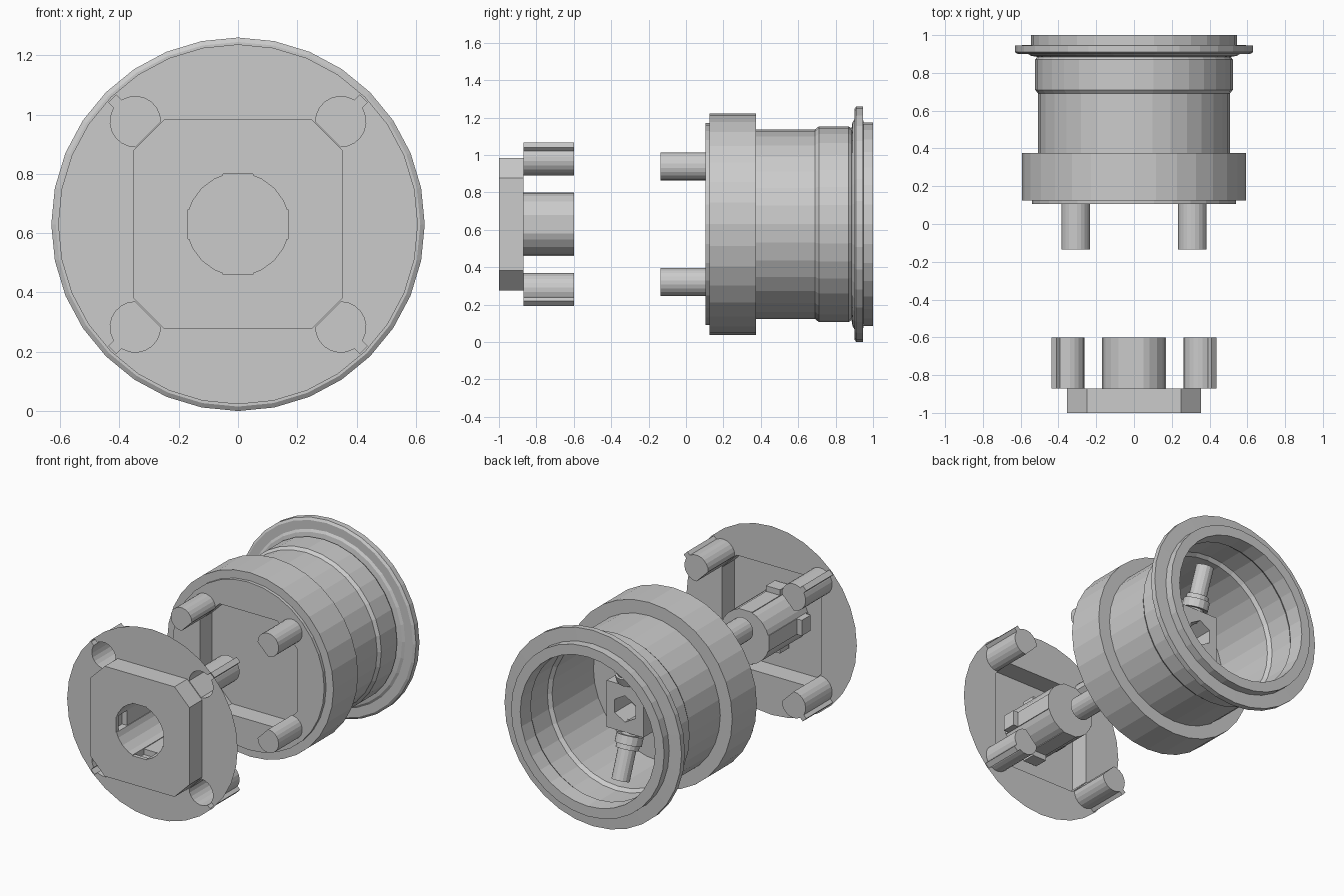
import bpy, bmesh
from math import cos, sin, pi, radians, hypot
from mathutils import Vector, Matrix

if "Cube" in bpy.data.objects:
    bpy.data.objects.remove(bpy.data.objects["Cube"], do_unlink=True)

CZ = 0.63     # height of the main axis
SIDES = 32

grey = bpy.data.materials.new("plain_grey")
grey.use_nodes = True
grey.diffuse_color = (0.6, 0.6, 0.6, 1)
grey.node_tree.nodes["Principled BSDF"].inputs["Base Color"].default_value = (0.6, 0.6, 0.6, 1)


def finish(bm, name):
    bmesh.ops.remove_doubles(bm, verts=bm.verts, dist=0.0002)
    bmesh.ops.recalc_face_normals(bm, faces=bm.faces)
    mesh = bpy.data.meshes.new(name)
    bm.to_mesh(mesh)
    bm.free()
    mesh.materials.append(grey)
    ob = bpy.data.objects.new(name, mesh)
    bpy.context.collection.objects.link(ob)
    return ob


# Outlines in the plane across the axis
def ring(r, n=SIDES, start=0.0):
    return [(r * sin(start + 2 * pi * i / n), r * cos(start + 2 * pi * i / n)) for i in range(n)]


def chamfered_square(half, a):
    return [(half, -a), (half, a), (a, half), (-a, half),
            (-half, a), (-half, -a), (-a, -half), (a, -half)]


def turn(points, angle):
    c, s = cos(angle), sin(angle)
    return [(x * c - z * s, x * s + z * c) for x, z in points]


def d_outline(dist, r, quarter, key=None):
    """Round outline with a flat toward the axis and an optional outer key."""
    pts = []
    for i in range(17):
        a = radians(-135 + 270 * i / 16)
        if key and i == 8:
            w = 0.018
            e = (r * r - w * w) ** 0.5
            pts += [(dist + e, -w), (key, -w), (key, w), (dist + e, w)]
        else:
            pts.append((dist + r * cos(a), r * sin(a)))
    return turn(pts, pi / 4 + quarter * pi / 2)


def keyed_ring(r, key):
    """Round outline with four square keys."""
    w, pts = 0.05, []
    e = (r * r - w * w) ** 0.5
    for q in range(4):
        part = [(e, -w), (key, -w), (key, w), (e, w)]
        part += [(r * cos(radians(a)), r * sin(radians(a))) for a in (28, 45, 62)]
        pts += turn(part, q * pi / 2)
    return pts


# Surface builders
def loop_verts(bm, pts, y):
    return [bm.verts.new((x, y, CZ + z)) for x, z in pts]


def wall(bm, pts, y0, y1, pts2=None):
    a, b = loop_verts(bm, pts, y0), loop_verts(bm, pts2 or pts, y1)
    for i in range(len(a)):
        j = (i + 1) % len(a)
        bm.faces.new((a[i], a[j], b[j], b[i]))


def cap(bm, pts, y):
    bm.faces.new(loop_verts(bm, pts, y))


def sheet(bm, loops, y):
    """Flat face with holes: first loop outside, the others are holes."""
    edges = []
    for pts in loops:
        vs = loop_verts(bm, pts, y)
        edges += [bm.edges.new((vs[i - 1], vs[i])) for i in range(len(vs))]
    bmesh.ops.triangle_fill(bm, use_beauty=True, use_dissolve=False,
                            edges=edges, normal=(0, -1, 0))


# Front cover: thin disc, hollow chamfered boss, corner sockets, keyed tube
bm = bmesh.new()
BASE, FRONT, END = -0.87, -1.0, -0.6
boss = chamfered_square(0.354, 0.248)
sockets = [d_outline(0.49, 0.085, q, 0.599) for q in range(4)]
sheet(bm, [ring(0.607), boss] + sockets, BASE)
wall(bm, boss, BASE, FRONT)
for s in sockets:
    wall(bm, s, BASE, END)
    cap(bm, s, END)
tube, keyed = keyed_ring(0.172, 0.169), keyed_ring(0.172, 0.205)
sheet(bm, [boss, tube], FRONT)
wall(bm, tube, FRONT, -0.975)
wall(bm, tube, -0.975, -0.975, keyed)
wall(bm, keyed, -0.975, -0.885)
wall(bm, keyed, -0.885, -0.885, tube)
wall(bm, tube, -0.885, END)
cap(bm, tube, END)
finish(bm, "front_cover")

# Wheel drum: turned shell, with a chamfered pocket in its front face
bm = bmesh.new()
profile = [(0.54, 0.105), (0.54, 0.125), (0.592, 0.125), (0.592, 0.375),
           (0.507, 0.375), (0.507, 0.69), (0.523, 0.71), (0.523, 0.87),
           (0.512, 0.885), (0.545, 0.89), (0.56, 0.9), (0.615, 0.9),
           (0.63, 0.91), (0.63, 0.945), (0.545, 0.948), (0.545, 1.0),
           (0.48, 1.0), (0.475, 0.9), (0.49, 0.88), (0.49, 0.71),
           (0.47, 0.69), (0.47, 0.27)]
for (r0, y0), (r1, y1) in zip(profile, profile[1:]):
    wall(bm, ring(r0), y0, y1, ring(r1))
cap(bm, ring(0.47), 0.27)
pocket = chamfered_square(0.345, 0.205)
sheet(bm, [ring(0.54), pocket], 0.105)
wall(bm, pocket, 0.105, 0.23)
cap(bm, pocket, 0.23)
finish(bm, "wheel_drum")

# Locating pegs on the drum
bm = bmesh.new()
for q in range(4):
    peg = d_outline(0.437, 0.075, q)
    wall(bm, peg, 0.105, -0.135)
    cap(bm, peg, -0.135)
finish(bm, "locating_pegs")

# Hub block inside the drum, with a hexagonal socket
bm = bmesh.new()
block = [(x * 0.13, z * 0.15) for x, z in ((1, 1), (-1, 1), (-1, -1), (1, -1))]
hexagon = ring(0.085, 6)
wall(bm, block, 0.27, 0.62)
sheet(bm, [block, hexagon], 0.62)
wall(bm, hexagon, 0.62, 0.45)
cap(bm, hexagon, 0.45)
finish(bm, "hub_block")

# Two tilted stems with collars, above and below the hub block
for side, label in ((1, "upper"), (-1, "lower")):
    bm = bmesh.new()
    start = Vector((0, 0.535, CZ + side * 0.1))
    axis = Vector((0, 0.13, side * 0.34))
    spin = axis.to_track_quat('Z', 'Y').to_matrix().to_4x4()
    for r, t0, t1 in ((0.055, 0, 1), (0.082, 0.25, 0.4), (0.07, 0.4, 0.48)):
        place = Matrix.Translation(start + axis * (t0 + t1) / 2) @ spin
        bmesh.ops.create_cone(bm, cap_ends=True, segments=16, radius1=r, radius2=r,
                              depth=axis.length * (t1 - t0), matrix=place)
    finish(bm, label + "_stem")
